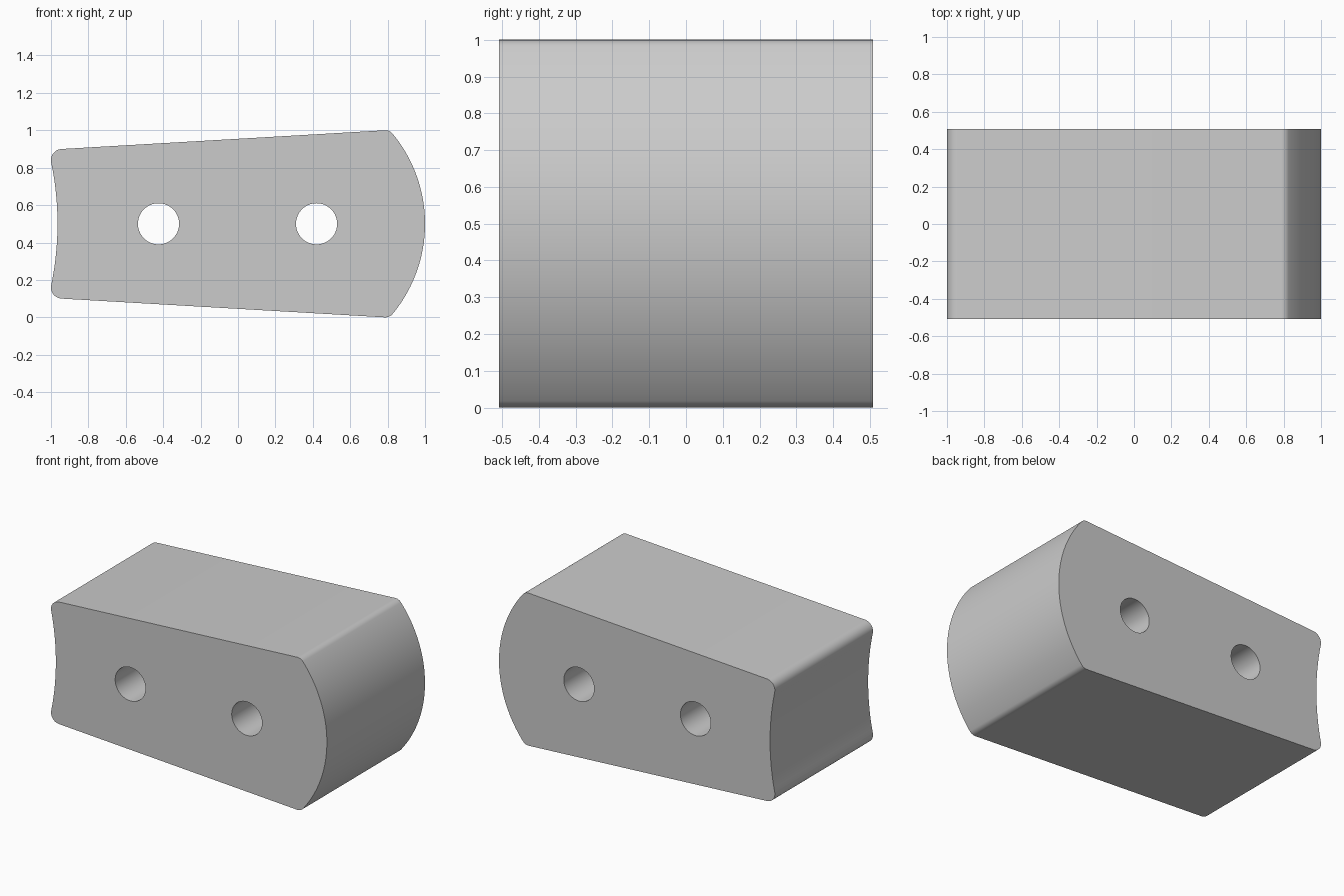
import bpy, bmesh
from math import sin, cos, radians, pi, asin, atan2, hypot, sqrt

if "Cube" in bpy.data.objects:
    bpy.data.objects.remove(bpy.data.objects["Cube"])

HALF_DEPTH = 0.508
MID_Z = 0.5


def arc(cx, cy, r, a0, a1, n):
    return [(cx + r * cos(a0 + (a1 - a0) * i / n),
             cy + r * sin(a0 + (a1 - a0) * i / n)) for i in range(n + 1)]


# Upper half of the outline, measured from the horizontal centre line
big_r, right_r, left_r = 0.756, 0.05, 0.06
big_x = 1 - big_r
rz = 0.5 - right_r
rx = big_x + sqrt((big_r - right_r) ** 2 - rz ** 2)
lx, lz = -1 + left_r, 0.34
inner_x = -0.965                       # deepest point of the hollow end
gap = lx - inner_x
hollow_r = (lz ** 2 + gap ** 2 - left_r ** 2) / (2 * (left_r - gap))
hollow_x = inner_x - hollow_r

nose = atan2(rz, rx - big_x)
slope = atan2(rz - lz, rx - lx)
top = pi / 2 + slope - asin((left_r - right_r) / hypot(rx - lx, rz - lz))
hollow = atan2(lz, lx - hollow_x)

half = arc(big_x, 0, big_r, 0, nose, 24)                      # rounded end
half += arc(rx, rz, right_r, nose, top, 10)[1:]               # right corner
half += arc(lx, lz, left_r, top, pi + hollow, 12)             # left corner
half += arc(hollow_x, 0, hollow_r, hollow, 0, 12)[1:]         # hollow end
outline = half + [(x, -z) for x, z in half[-2:0:-1]]

# Two round holes through the block
holes = [arc(x, 0, 0.11, 0, 2 * pi, 64)[:-1] for x in (-0.425, 0.42)]

# Filled profile extruded along the depth
curve = bpy.data.curves.new("tapered_block_profile", "CURVE")
curve.dimensions = "2D"
curve.fill_mode = "BOTH"
curve.extrude = HALF_DEPTH
for loop in [outline] + holes:
    spline = curve.splines.new("POLY")
    spline.points.add(len(loop) - 1)
    for point, (x, z) in zip(spline.points, loop):
        point.co = (x, z, 0, 1)
    spline.use_cyclic_u = True

block = bpy.data.objects.new("tapered_block", curve)
bpy.context.collection.objects.link(block)
block.rotation_euler = (radians(90), 0, 0)
block.location = (0, 0, MID_Z)
bpy.ops.object.select_all(action="DESELECT")
block.select_set(True)
bpy.context.view_layer.objects.active = block
bpy.ops.object.convert(target="MESH")
block = bpy.context.object
bpy.ops.object.transform_apply(location=True, rotation=True, scale=True)

# Weld the caps to the walls
bm = bmesh.new()
bm.from_mesh(block.data)
bmesh.ops.remove_doubles(bm, verts=bm.verts, dist=0.0002)
bmesh.ops.recalc_face_normals(bm, faces=bm.faces)
bm.to_mesh(block.data)
bm.free()

# Plain grey
grey = bpy.data.materials.new("light_grey")
grey.use_nodes = True
colour = (0.6, 0.6, 0.6, 1)
grey.diffuse_color = colour
grey.node_tree.nodes["Principled BSDF"].inputs["Base Color"].default_value = colour
block.data.materials.clear()
block.data.materials.append(grey)
bpy.ops.object.shade_smooth_by_angle(angle=radians(30))
